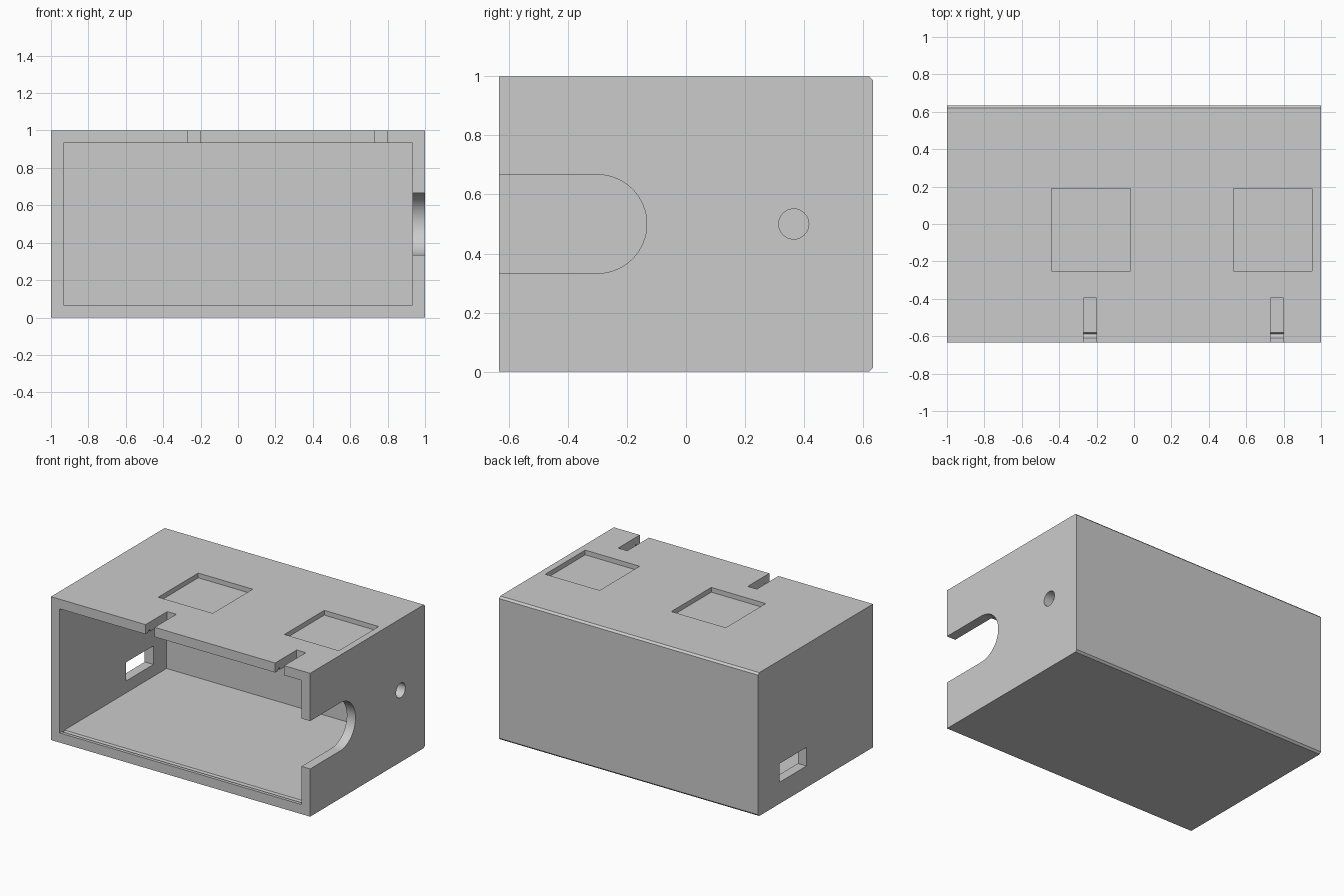
import bpy, bmesh, math
from mathutils import Vector

cube = bpy.data.objects.get("Cube")
if cube:
    bpy.data.objects.remove(cube, do_unlink=True)

HALF_X, HALF_Y, HEIGHT = 1.0, 0.633, 1.0
WALL, BEVEL = 0.067, 0.013
MID = HEIGHT / 2

grey = bpy.data.materials.new("light grey plastic")
grey.use_nodes = True
colour = (0.6, 0.6, 0.6, 1)
grey.diffuse_color = colour
grey.node_tree.nodes["Principled BSDF"].inputs["Base Color"].default_value = colour


def prism(name, profile, axis, start, end):
    """Extrude a profile along x (points are y, z) or z (points are x, y)."""
    place = (lambda a, b: (start, a, b)) if axis == "x" else (lambda a, b: (a, b, start))
    push = Vector((end - start, 0, 0)) if axis == "x" else Vector((0, 0, end - start))
    bm = bmesh.new()
    face = bm.faces.new([bm.verts.new(place(a, b)) for a, b in profile])
    out = bmesh.ops.extrude_face_region(bm, geom=[face])
    moved = [v for v in out["geom"] if isinstance(v, bmesh.types.BMVert)]
    bmesh.ops.translate(bm, verts=moved, vec=push)
    # drop nothing: the first face stays as the closing cap
    bmesh.ops.recalc_face_normals(bm, faces=bm.faces[:])
    mesh = bpy.data.meshes.new(name)
    bm.to_mesh(mesh)
    bm.free()
    obj = bpy.data.objects.new(name, mesh)
    bpy.context.collection.objects.link(obj)
    return obj


def rect(a0, a1, b0, b1):
    return [(a0, b0), (a1, b0), (a1, b1), (a0, b1)]


def arc(cy, cz, r, begin, finish, steps):
    angles = [begin + (finish - begin) * i / steps for i in range(steps + 1)]
    return [(cy + r * math.cos(a), cz + r * math.sin(a)) for a in angles]


def mirrored(lower):
    """Close a profile by mirroring its lower half about mid height."""
    return lower + [(y, HEIGHT - z) for y, z in reversed(lower)]


def cut(target, cutter):
    cutter.hide_render = True
    mod = target.modifiers.new("cut", "BOOLEAN")
    mod.operation, mod.solver, mod.object = "DIFFERENCE", "EXACT", cutter
    bpy.context.view_layer.objects.active = target
    bpy.ops.object.modifier_apply(modifier=mod.name)
    bpy.data.objects.remove(cutter, do_unlink=True)


# Outer shell with bevelled back edges
shell = prism("case_shell", mirrored([(-HALF_Y, 0), (HALF_Y - BEVEL, 0), (HALF_Y, BEVEL)]),
              "x", -HALF_X, HALF_X)
shell.data.materials.append(grey)

# Open-fronted cavity with a snap groove in floor and ceiling
cavity = mirrored([(-0.8, WALL), (-0.61, WALL), (-0.588, WALL - 0.017),
                   (-0.58, WALL), (0.545, WALL)])
cut(shell, prism("cavity", cavity, "x", WALL - HALF_X, HALF_X - WALL))

# Round-ended cable notch and small round hole in one side wall
notch = [(-0.8, 0.333)] + arc(-0.3, MID, 0.167, -math.pi / 2, math.pi / 2, 32) + [(-0.8, 0.667)]
cut(shell, prism("cable_notch", notch, "x", 0.88, 1.1))
hole = arc(0.365, MID, 0.051, 0, math.tau, 32)[:-1]
cut(shell, prism("round_hole", hole, "x", 0.88, 1.1))

# Rectangular port in the other side wall
cut(shell, prism("side_port", rect(0.1, 0.4, 0.15, 0.28), "x", -1.1, -0.88))

# Two square recesses and two front slots in the top
for left in (-0.44, 0.533):
    cut(shell, prism("top_recess", rect(left, left + 0.42, -0.25, 0.19), "z", 0.967, 1.1))
for left in (-0.27, 0.73):
    cut(shell, prism("front_slot", rect(left, left + 0.07, -0.8, -0.395), "z", 0.88, 1.1))

# Smooth only the round cuts
bpy.ops.object.select_all(action="DESELECT")
shell.select_set(True)
bpy.context.view_layer.objects.active = shell
bpy.ops.object.shade_smooth_by_angle(angle=math.radians(25))
